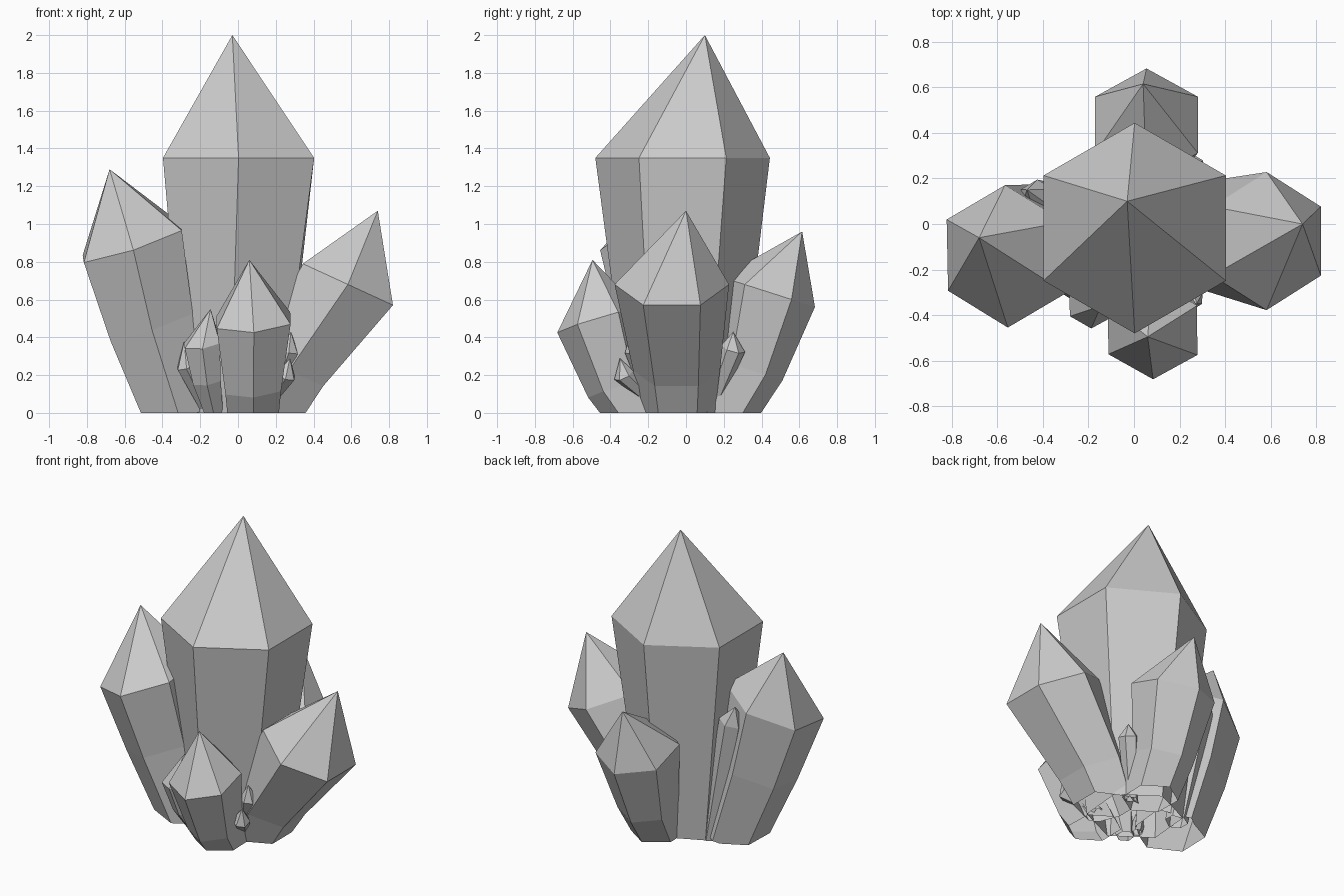
import bpy, bmesh, math
from mathutils import Vector

if "Cube" in bpy.data.objects:
    bpy.data.objects.remove(bpy.data.objects["Cube"])


def ring(bm, centre, radius, slope, twist=0.0):
    """Hexagon lying in the plane z = slope.x * x + slope.y * y through its centre."""
    normal = Vector((-slope[0], -slope[1], 1)).normalized()
    turn = Vector((0, 0, 1)).rotation_difference(normal)
    verts = []
    for i in range(6):
        a = math.radians(90 + 60 * i + twist)
        p = turn @ Vector((radius * math.cos(a), radius * math.sin(a), 0))
        verts.append(bm.verts.new(Vector(centre) + p))
    return verts


def crystal(name, rings, apex, slope=(0, 0), twist=0.0):
    """Hexagonal shaft through rings (x, y, z, radius), bottom first, with a pointed tip."""
    bm = bmesh.new()
    loops = []
    for k, (x, y, z, r) in enumerate(rings):
        t = twist if k == 0 else 0.0
        loops.append(ring(bm, (x, y, z), r, slope, t))
    tip = bm.verts.new(apex)
    for low, high in zip(loops, loops[1:]):
        for i in range(6):
            j = (i + 1) % 6
            bm.faces.new((low[i], low[j], high[j], high[i]))
    for i in range(6):
        bm.faces.new((loops[-1][i], loops[-1][(i + 1) % 6], tip))
    # trim at the ground; the underside stays open
    bmesh.ops.bisect_plane(bm, geom=bm.verts[:] + bm.edges[:] + bm.faces[:],
                           plane_co=(0, 0, 0), plane_no=(0, 0, 1), clear_inner=True)
    mesh = bpy.data.meshes.new(name)
    bm.to_mesh(mesh)
    bm.free()
    obj = bpy.data.objects.new(name, mesh)
    bpy.context.collection.objects.link(obj)
    return obj


# tall central crystal
crystal("main_crystal", [(-0.015, -0.01, 0, 0.292), (0.003, -0.018, 1.35, 0.462)],
        (-0.03, 0.10, 2.0), twist=-5)

# four leaning crystals around it
crystal("left_crystal",
        [(-0.31, -0.04, -0.01, 0.21), (-0.46, -0.09, 0.47, 0.265), (-0.56, -0.142, 0.90, 0.315)],
        (-0.68, -0.06, 1.29), slope=(0.33, 0.13))
crystal("right_crystal",
        [(0.15, -0.04, -0.02, 0.19), (0.27, -0.05, 0.225, 0.23), (0.582, -0.075, 0.68, 0.303)],
        (0.74, 0.0, 1.07), slope=(-0.46, 0))
crystal("front_crystal",
        [(0.08, -0.24, -0.05, 0.15), (0.08, -0.355, 0.13, 0.17), (0.082, -0.465, 0.49, 0.226)],
        (0.06, -0.495, 0.81), slope=(0.06, 0.3))
crystal("back_crystal",
        [(0.05, 0.18, -0.05, 0.16), (0.05, 0.33, 0.23, 0.19), (0.055, 0.435, 0.64, 0.26)],
        (0.04, 0.615, 0.96), slope=(0, -0.32))

# small shards in the gaps: rings from the bottom up, tip, lean
shards = [
    ([(-0.12, -0.22, -0.03, 0.05), (-0.165, -0.31, 0.17, 0.085), (-0.19, -0.355, 0.37, 0.108)],
     (-0.145, -0.36, 0.55), (0.15, 0.3)),
    ([(-0.16, -0.16, 0, 0.03), (-0.275, -0.28, 0.25, 0.055)], (-0.285, -0.28, 0.38), (0.35, 0.35)),
    ([(0.18, -0.18, 0.05, 0.035), (0.27, -0.27, 0.33, 0.055)], (0.28, -0.29, 0.43), (-0.25, 0.25)),
    ([(0.15, -0.16, 0.04, 0.03), (0.255, -0.33, 0.20, 0.055)], (0.275, -0.35, 0.29), (-0.4, 0.5)),
    ([(0.12, 0.12, 0, 0.04), (0.25, 0.25, 0.34, 0.065)], (0.255, 0.25, 0.43), (-0.3, -0.3)),
    ([(-0.26, 0.09, 0, 0.07), (-0.425, 0.11, 0.83, 0.085)], (-0.47, 0.15, 0.95), (0.25, -0.05)),
]
for n, (rings, tip, lean) in enumerate(shards, 1):
    crystal(f"small_shard_{n}", rings, tip, slope=lean)
